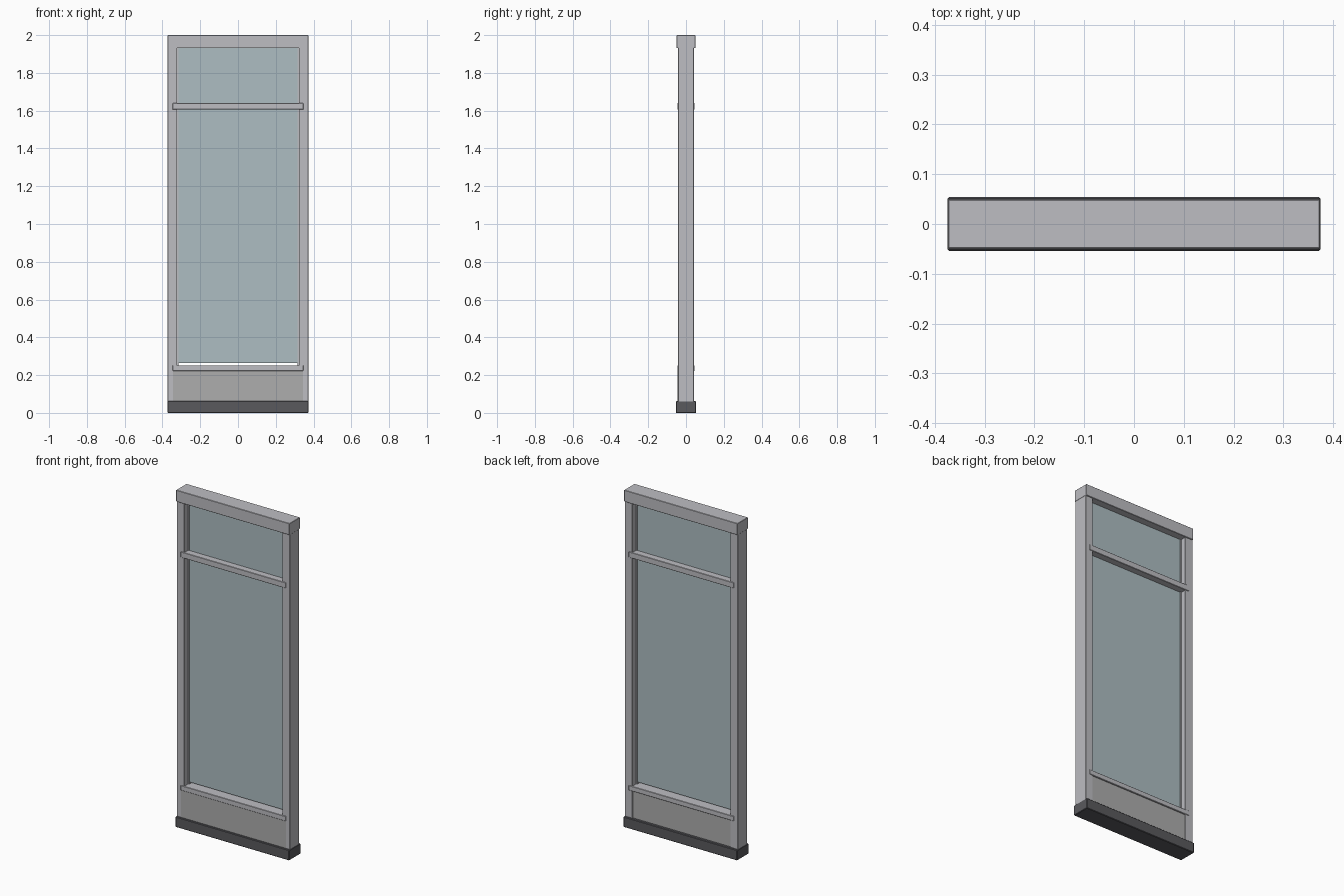
import bpy

if "Cube" in bpy.data.objects:
    bpy.data.objects.remove(bpy.data.objects["Cube"])


def material(name, rgb):
    m = bpy.data.materials.new(name)
    m.diffuse_color = (*rgb, 1.0)
    m.use_nodes = True
    m.node_tree.nodes["Principled BSDF"].inputs["Base Color"].default_value = m.diffuse_color
    return m


DARK = material("dark_plinth", (0.10, 0.10, 0.11))
GLASS = material("pale_glass", (0.42, 0.51, 0.54))
METAL = material("light_metal", (0.51, 0.51, 0.54))
PANEL = material("grey_panel", (0.42, 0.42, 0.42))


def box(name, x, y, z, mat, bevel=0.0):
    """Box from (min, max) ranges, with an optional small edge bevel."""
    bpy.ops.mesh.primitive_cube_add(size=1, location=[sum(r) / 2 for r in (x, y, z)])
    ob = bpy.context.object
    ob.name = name
    ob.scale = [r[1] - r[0] for r in (x, y, z)]
    bpy.ops.object.transform_apply(location=False, rotation=False, scale=True)
    ob.data.materials.append(mat)
    if bevel:
        mod = ob.modifiers.new("edge", 'BEVEL')
        mod.width = bevel
        mod.segments = 1
    return ob


def sym(v):
    return (-v, v)


# Plinth and header
box("plinth", sym(0.374), sym(0.054), (0, 0.062), DARK, 0.003)
box("header", sym(0.373), sym(0.049), (1.931, 2.0), METAL, 0.002)

# Side posts with slim glazing beads
for side, s in (("left", -1), ("right", 1)):
    box(side + "_post", sorted((s * 0.322, s * 0.372)), sym(0.043), (0.055, 1.935), METAL, 0.002)
    box(side + "_glazing_bead", sorted((s * 0.315, s * 0.324)), sym(0.009), (0.25, 1.932), METAL)

# Horizontal rails overlapping the posts
box("transom_rail", sym(0.346), sym(0.046), (1.606, 1.640), METAL, 0.002)
box("lower_rail", sym(0.346), sym(0.046), (0.223, 0.252), METAL, 0.002)

# Kick panel, flush at the front and set between the posts at the back
box("kick_panel", sym(0.345), (-0.044, 0.038), (0.06, 0.225), PANEL)

# Glass panes
box("main_glass", sym(0.317), sym(0.006), (0.265, 1.61), GLASS)
box("upper_glass", sym(0.317), sym(0.006), (1.638, 1.932), GLASS)
